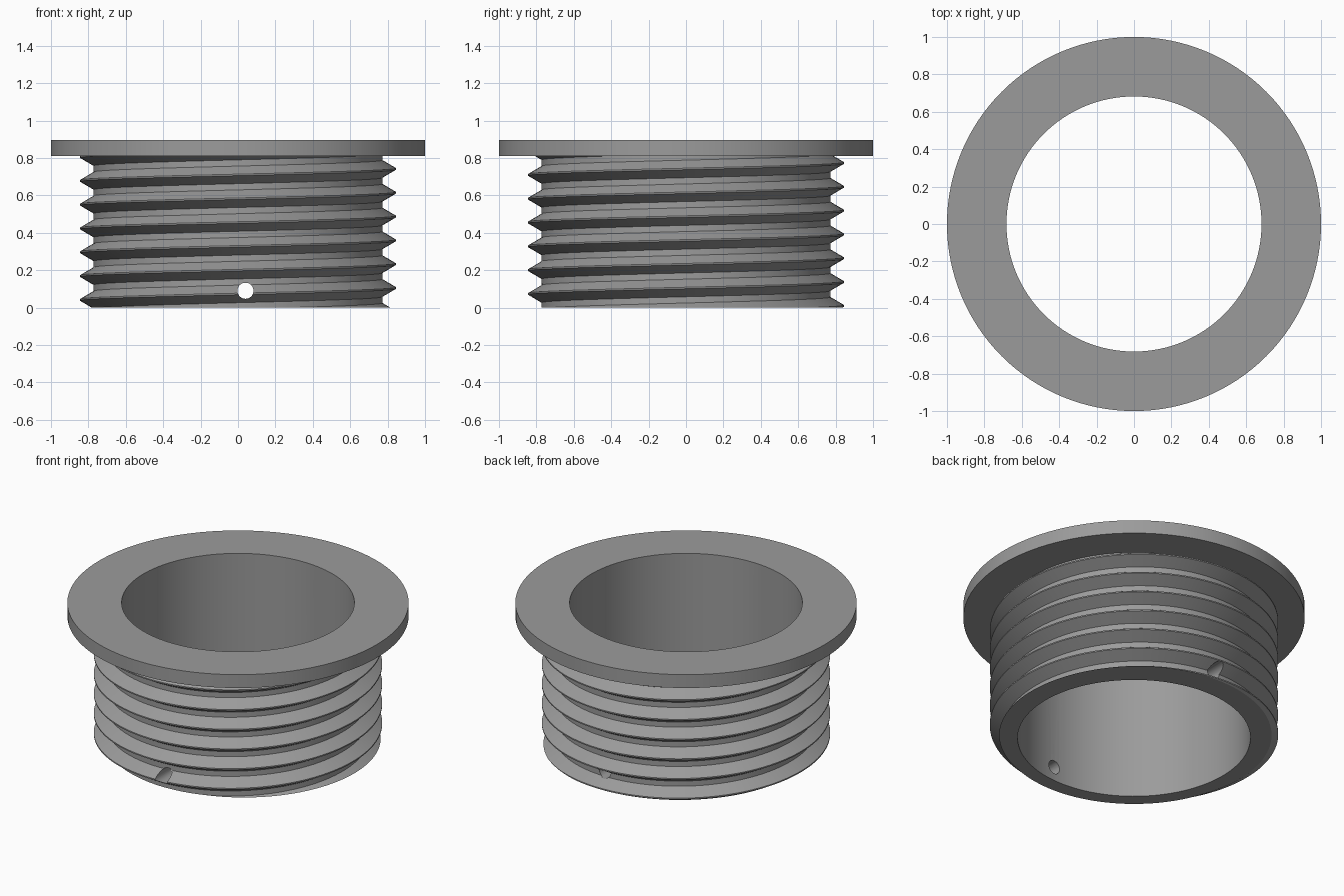
import bpy, bmesh, math

if "Cube" in bpy.data.objects:
    bpy.data.objects.remove(bpy.data.objects["Cube"])

SEG, PITCH = 128, 0.1273
CREST_R, ROOT_R, BORE_R = 0.845, 0.772, 0.682
FLANGE_Z, TOP_Z = 0.81, 0.896
CREST_Z = 0.105            # crest height at angle zero

grey = bpy.data.materials.new("grey plastic")
grey.diffuse_color = (0.33, 0.33, 0.33, 1)
grey.use_nodes = True
grey.node_tree.nodes["Principled BSDF"].inputs["Base Color"].default_value = grey.diffuse_color


def to_object(name, bm):
    bmesh.ops.recalc_face_normals(bm, faces=bm.faces)
    mesh = bpy.data.meshes.new(name)
    bm.to_mesh(mesh)
    bm.free()
    obj = bpy.data.objects.new(name, mesh)
    bpy.context.collection.objects.link(obj)
    mesh.materials.append(grey)
    return obj


def cylinder(name, radius, depth, location, rotation=(0, 0, 0), sides=SEG):
    bpy.ops.mesh.primitive_cylinder_add(vertices=sides, radius=radius, depth=depth,
                                        location=location, rotation=rotation)
    obj = bpy.context.object
    obj.name = name
    obj.data.materials.append(grey)
    return obj


# Threaded plug: one thread profile swept along a helix, trimmed flat at both ends
profile = [(ROOT_R, -0.047), (CREST_R, -0.004), (CREST_R, 0.004), (ROOT_R, 0.047)]
rows = [(r, z + CREST_Z + k * PITCH) for k in range(-3, 9) for r, z in profile]
bm = bmesh.new()
columns = []
for i in range(SEG + 1):
    a = 2 * math.pi * i / SEG
    columns.append([bm.verts.new((r * math.cos(a), r * math.sin(a), z + PITCH * i / SEG))
                    for r, z in rows])
for c, d in zip(columns, columns[1:]):
    for j in range(len(rows) - 1):
        bm.faces.new((c[j], d[j], d[j + 1], c[j + 1]))
bmesh.ops.remove_doubles(bm, verts=bm.verts, dist=1e-5)
for z, direction in ((0, -1), (FLANGE_Z + 0.03, 1)):
    geom = bm.verts[:] + bm.edges[:] + bm.faces[:]
    bmesh.ops.bisect_plane(bm, geom=geom, dist=1e-6, plane_co=(0, 0, z),
                           plane_no=(0, 0, direction), clear_outer=True)
bmesh.ops.holes_fill(bm, edges=[e for e in bm.edges if e.is_boundary], sides=0)
body = to_object("threaded_bushing", bm)

# Flange, bore and the pin hole through both walls
flange = cylinder("flange", 1, TOP_Z - FLANGE_Z, (0, 0, (TOP_Z + FLANGE_Z) / 2))
bore = cylinder("bore_cutter", BORE_R, 3, (0, 0, 0.5))
pin = cylinder("pin_hole_cutter", 0.043, 3, (0.04, 0, 0.09), (math.pi / 2, 0, 0), 32)

for helper, operation in ((flange, 'UNION'), (bore, 'DIFFERENCE'), (pin, 'DIFFERENCE')):
    mod = body.modifiers.new(helper.name, 'BOOLEAN')
    mod.object, mod.operation, mod.solver = helper, operation, 'EXACT'
    bpy.context.view_layer.objects.active = body
    bpy.ops.object.modifier_apply(modifier=mod.name)
    bpy.data.objects.remove(helper)

bpy.ops.object.select_all(action='DESELECT')
body.select_set(True)
bpy.context.view_layer.objects.active = body
bpy.ops.object.shade_smooth_by_angle(angle=math.radians(25))
